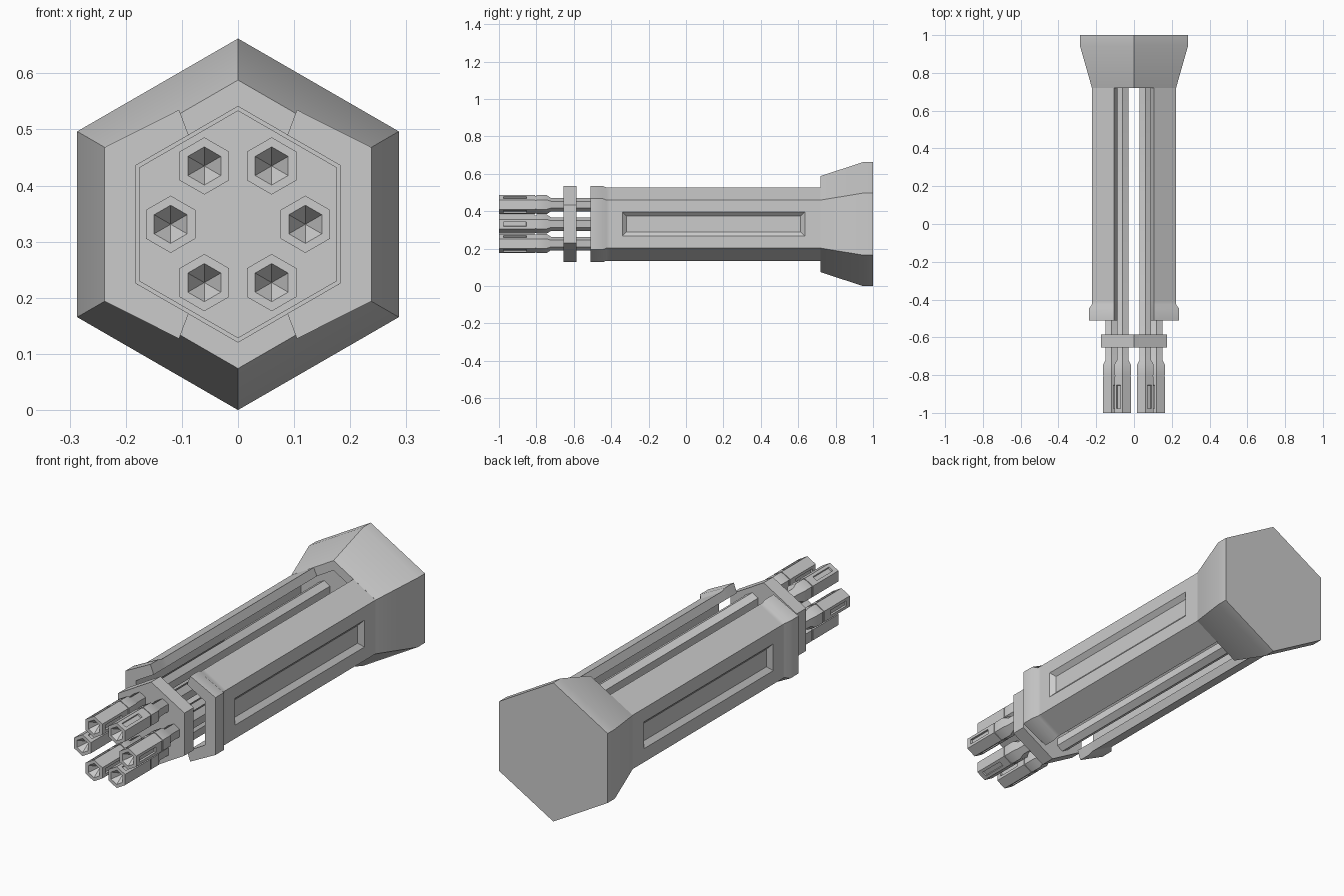
import bpy, bmesh
from math import cos, sin, pi, radians

cube = bpy.data.objects.get("Cube")
if cube:
    bpy.data.objects.remove(cube, do_unlink=True)

AXIS_Z = 0.331  # height of the long axis

steel = bpy.data.materials.new("grey_steel")
steel.use_nodes = True
COLOUR = (0.6, 0.6, 0.6, 1)
steel.diffuse_color = COLOUR
steel.node_tree.nodes["Principled BSDF"].inputs["Base Color"].default_value = COLOUR


def hexagon(radius, cx=0, cz=0):
    """Hexagon in the xz plane with a corner pointing up."""
    if radius == 0:
        return [(cx, cz)]
    return [(cx + radius * sin(i * pi / 3), cz + radius * cos(i * pi / 3)) for i in range(6)]


def loft(sections):
    """Join (y, outline) sections along y and cap both ends."""
    bm = bmesh.new()
    rings = [[bm.verts.new((x, y, z + AXIS_Z)) for x, z in pts] for y, pts in sections]
    for a, b in zip(rings, rings[1:]):
        n = len(b)
        for i in range(n):
            j = (i + 1) % n
            if len(a) == 1:
                bm.faces.new((a[0], b[i], b[j]))
            else:
                bm.faces.new((a[i], a[j], b[j], b[i]))
    for ring in (rings[0], rings[-1]):
        if len(ring) > 2:
            bm.faces.new(ring)
    bmesh.ops.recalc_face_normals(bm, faces=bm.faces)
    return bm


def recess(bm, faces, margin, slope, depth):
    """Sink a panel into each of the given faces."""
    bmesh.ops.inset_individual(bm, faces=faces, thickness=margin, use_even_offset=True)
    bmesh.ops.inset_individual(bm, faces=faces, thickness=slope, depth=-depth,
                               use_even_offset=True)


def finish(name, bm, angle=40):
    bm.normal_update()
    for f in bm.faces:
        f.smooth = True
    for e in bm.edges:
        e.smooth = e.calc_face_angle(pi) < radians(angle)
    mesh = bpy.data.meshes.new(name)
    bm.to_mesh(mesh)
    bm.free()
    mesh.materials.append(steel)
    obj = bpy.data.objects.new(name, mesh)
    bpy.context.collection.objects.link(obj)
    return obj


# Rear base: flared hexagonal block with a shallow socket in its front
finish("rear_base", loft([
    (0.735, hexagon(0.21)), (0.72, hexagon(0.21)), (0.72, hexagon(0.257)),
    (0.945, hexagon(0.331)), (1.0, hexagon(0.331))]))


# Side shells: C-shaped covers with a front flange and a sunken side panel
def shell_outline(side_x, side_z, end_z):
    upper = [(0.105, end_z), (side_x, side_z)]
    inner = [(0.182, 0.105), (0.088, 0.159)]
    lower = [(x, -z) for x, z in reversed(upper)]
    return upper + lower + [(x, -z) for x, z in reversed(inner)] + inner


body = shell_outline(0.222, 0.1285, 0.196)
flange = shell_outline(0.238, 0.137, 0.204)
bm = loft([(-0.51, flange), (-0.447, flange), (-0.425, body),
           (-0.405, body), (0.7, body), (0.725, body)])
panel = [f for f in bm.faces if f.normal.x > 0.99 and f.calc_area() > 0.2
         and f.calc_center_median().x > 0.2]
recess(bm, panel, 0.0645, 0.022, 0.02)
shell = finish("side_shells", bm)
shell.modifiers.new("mirror", "MIRROR").use_axis = (True, False, False)

# Hexagonal plate that holds the barrels
finish("barrel_plate", loft([(-0.655, hexagon(0.203)), (-0.585, hexagon(0.203))]))

# Six barrels: pointed bore, slotted muzzle, groove, collar and long rod
BARREL = [(-0.95, 0), (-1, 0.034), (-1, 0.051), (-0.99, 0.051), (-0.84, 0.051),
          (-0.808, 0.051), (-0.808, 0.047), (-0.8, 0.047), (-0.8, 0.051),
          (-0.745, 0.051), (-0.722, 0.036), (0.745, 0.036)]
for k in range(6):
    turn = k * pi / 3
    cx, cz = 0.12 * cos(turn), 0.12 * sin(turn)
    bm = loft([(y, hexagon(r, cx, cz)) for y, r in BARREL])
    slots = []
    for f in bm.faces:
        mid = f.calc_center_median()
        # every second muzzle face, starting with the outward one
        facing = any(f.normal.x * cos(turn + t) + f.normal.z * sin(turn + t) > 0.99
                     for t in (0, 2 * pi / 3, 4 * pi / 3))
        if facing and abs(mid.y + 0.915) < 0.01:
            slots.append(f)
    recess(bm, slots, 0.0135, 0.001, 0.009)
    finish(f"barrel_{k + 1}", bm, 30)
